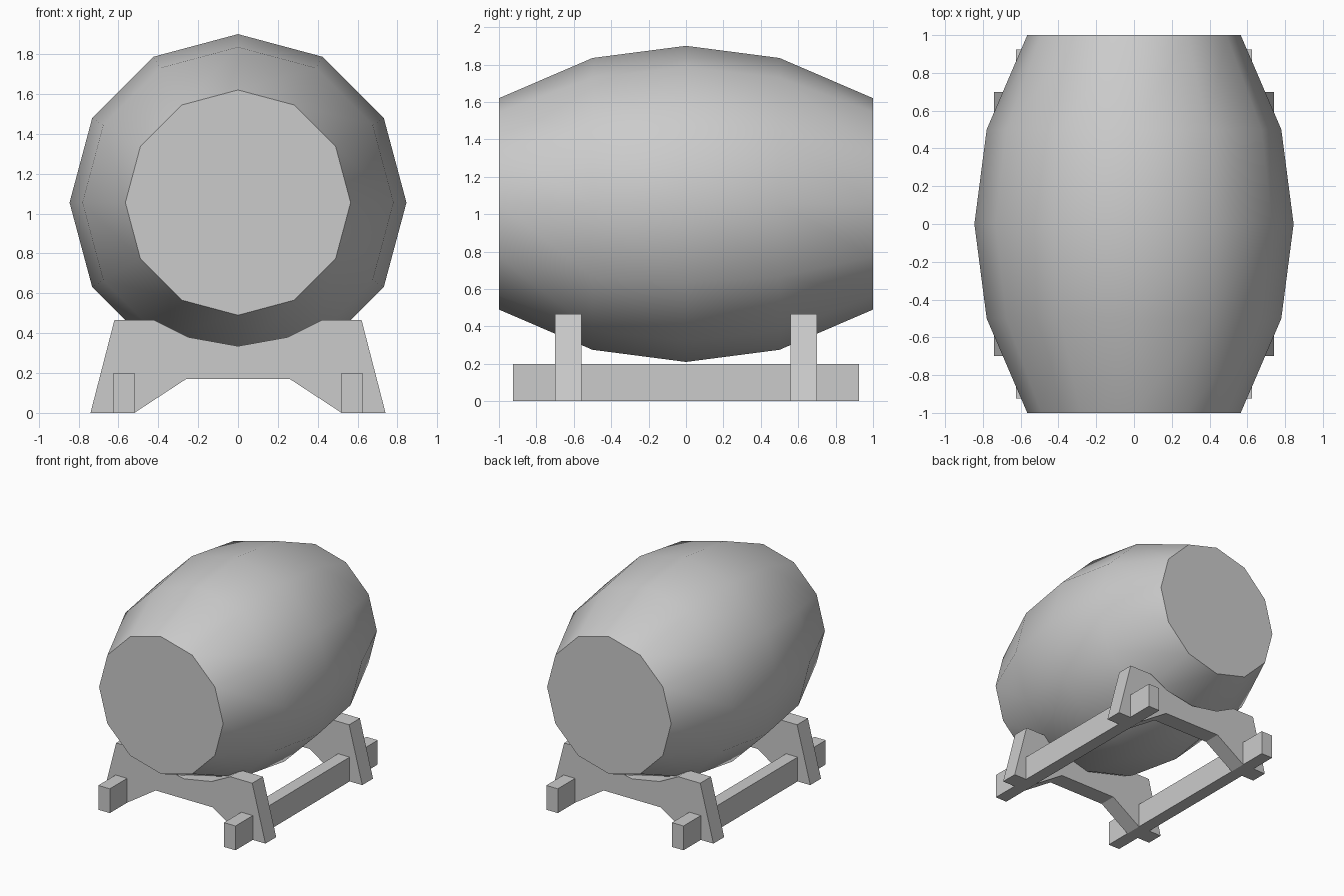
import bpy, bmesh, math
from mathutils import Vector

if "Cube" in bpy.data.objects:
    bpy.data.objects.remove(bpy.data.objects["Cube"])

GREY = (0.6, 0.6, 0.6, 1)
grey = bpy.data.materials.new("plain grey")
grey.use_nodes = True
grey.diffuse_color = GREY
grey.node_tree.nodes["Principled BSDF"].inputs["Base Color"].default_value = GREY


def finish(name, bm):
    bmesh.ops.recalc_face_normals(bm, faces=bm.faces)
    mesh = bpy.data.meshes.new(name)
    bm.to_mesh(mesh)
    bm.free()
    mesh.materials.append(grey)
    obj = bpy.data.objects.new(name, mesh)
    bpy.context.collection.objects.link(obj)
    return obj


def extrude_outline(name, outline, y0, y1):
    """Extrude an outline in x and z from y0 to y1."""
    bm = bmesh.new()
    face = bm.faces.new([bm.verts.new((x, y0, z)) for x, z in outline])
    geom = bmesh.ops.extrude_face_region(bm, geom=[face])["geom"]
    moved = [v for v in geom if isinstance(v, bmesh.types.BMVert)]
    bmesh.ops.translate(bm, verts=moved, vec=Vector((0, y1 - y0, 0)))
    return finish(name, bm)


# Barrel: twelve-sided rings along y, closed by flat lids
SIDES, CENTRE_Z = 12, 1.055
bm = bmesh.new()
rings = []
for y, r in [(-1, 0.565), (-0.5, 0.78), (0, 0.845), (0.5, 0.78), (1, 0.565)]:
    angles = [math.tau * i / SIDES for i in range(SIDES)]
    rings.append([bm.verts.new((r * math.sin(a), y, CENTRE_Z + r * math.cos(a)))
                  for a in angles])
for a, b in zip(rings, rings[1:]):
    for i in range(SIDES):
        j = (i + 1) % SIDES
        bm.faces.new((a[i], a[j], b[j], b[i]))
bm.faces.new(rings[0])
bm.faces.new(rings[-1])
barrel = finish("barrel", bm)
bpy.ops.object.select_all(action="DESELECT")
barrel.select_set(True)
bpy.context.view_layer.objects.active = barrel
bpy.ops.object.shade_smooth_by_angle(angle=math.radians(45))

# Cradle plates: hollowed top, splayed feet
half = [(0.25, 0.38), (0.42, 0.465), (0.62, 0.465), (0.74, 0), (0.52, 0), (0.26, 0.17)]
outline = [(0, 0.335)] + half + [(-x, z) for x, z in reversed(half)]
for name, y in (("front_cradle", -0.63), ("back_cradle", 0.63)):
    extrude_outline(name, outline, y - 0.07, y + 0.07)

# Rails joining the cradles
for name, side in (("left_rail", 1), ("right_rail", -1)):
    inner, outer = side * 0.52, side * 0.625
    extrude_outline(name, [(inner, 0), (outer, 0), (outer, 0.2), (inner, 0.2)],
                    -0.925, 0.925)
